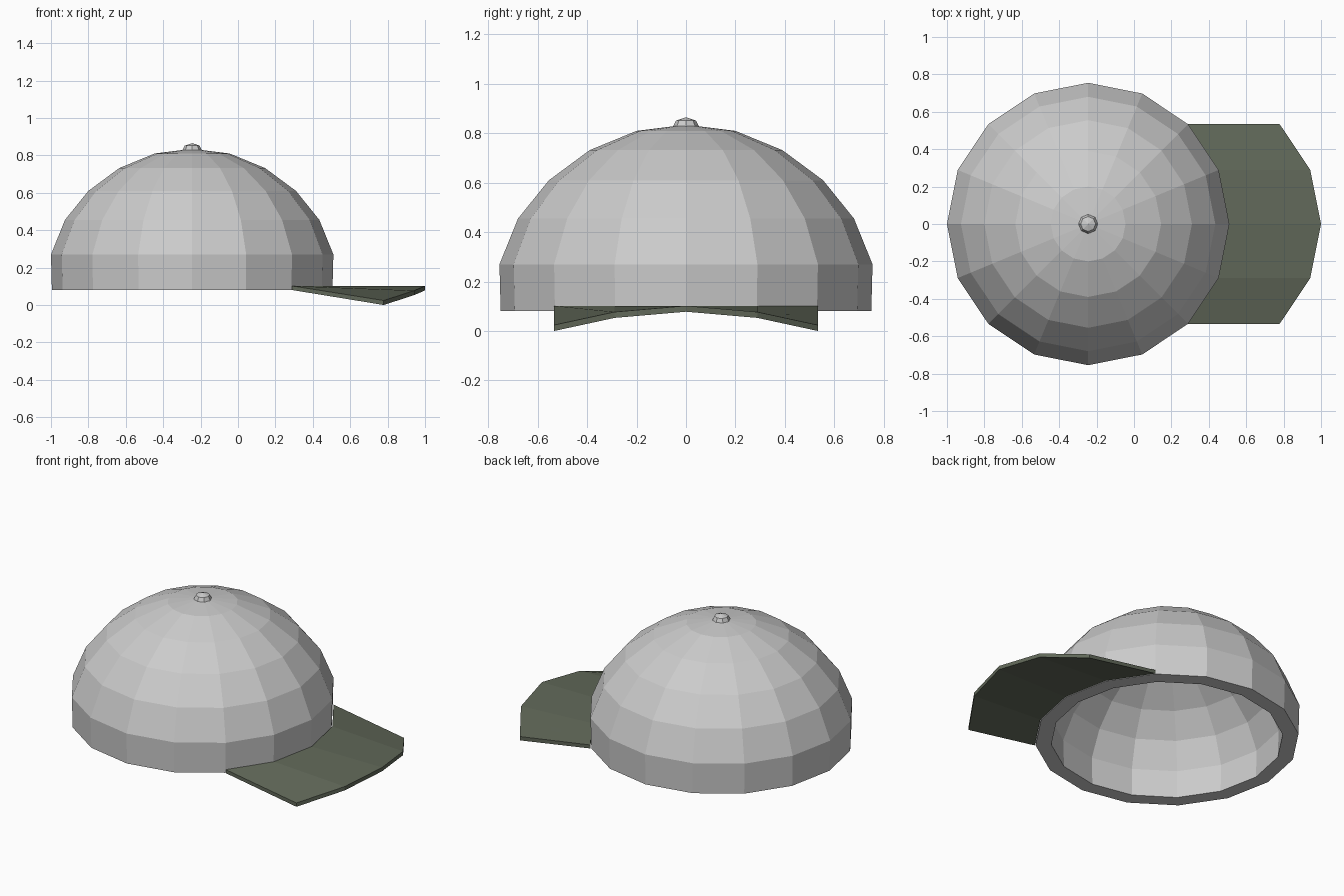
import bpy, bmesh
from math import cos, sin, pi

if "Cube" in bpy.data.objects:
    bpy.data.objects.remove(bpy.data.objects["Cube"])

CX = -0.245      # crown axis
SIDES = 16


def finish(name, bm):
    bmesh.ops.recalc_face_normals(bm, faces=bm.faces)
    mesh = bpy.data.meshes.new(name)
    bm.to_mesh(mesh)
    bm.free()
    obj = bpy.data.objects.new(name, mesh)
    bpy.context.collection.objects.link(obj)
    return obj


def lathe(name, profile, sides):
    """Spin (radius, z) points around the crown axis; radius 0 makes a pole."""
    bm = bmesh.new()
    rings = []
    for r, z in profile:
        n = sides if r > 0 else 1
        rings.append([bm.verts.new((CX + r * cos(2 * pi * i / sides),
                                    r * sin(2 * pi * i / sides), z)) for i in range(n)])
    for a, b in zip(rings, rings[1:]):
        for i in range(sides):
            j = (i + 1) % sides
            quad = [a[i % len(a)], a[j % len(a)], b[j % len(b)], b[i % len(b)]]
            bm.faces.new(list(dict.fromkeys(quad)))
    return finish(name, bm)


# Crown: outer dome, flat bottom rim, inner lining
outer = [(0, 0.835), (0.2, 0.81), (0.39, 0.732), (0.555, 0.61),
         (0.68, 0.455), (0.755, 0.27), (0.75, 0.08)]
inner = [(0.66, 0.08), (0.665, 0.255), (0.597, 0.415), (0.487, 0.548),
         (0.343, 0.655), (0.176, 0.722), (0, 0.745)]
lathe("crown", outer + inner, SIDES)

# Button on top
lathe("top_button", [(0, 0.825), (0.052, 0.828), (0.04, 0.852), (0, 0.865)], 8)

# Brim: crown arc swept forward, drooping towards the sides
bm = bmesh.new()
rows = []
for k, drop in zip(range(-2, 3), (0.078, 0.025, 0, 0.025, 0.078)):
    x = CX + 0.755 * cos(k * pi / 8)
    y = 0.755 * sin(k * pi / 8)
    rows.append([bm.verts.new(p) for p in (
        (x, y, 0.102), (x + 0.49, y, 0.102 - drop),
        (x + 0.49, y, 0.078 - drop), (x, y, 0.08))])
for a, b in zip(rows, rows[1:]):
    for i in range(4):
        j = (i + 1) % 4
        bm.faces.new((a[i], a[j], b[j], b[i]))
bm.faces.new(rows[0])
bm.faces.new(rows[-1])
brim = finish("brim", bm)

# Dark green brim cloth
mat = bpy.data.materials.new("dark_green")
mat.diffuse_color = (0.12, 0.14, 0.10, 1)
mat.use_nodes = True
mat.node_tree.nodes["Principled BSDF"].inputs["Base Color"].default_value = mat.diffuse_color
brim.data.materials.append(mat)
